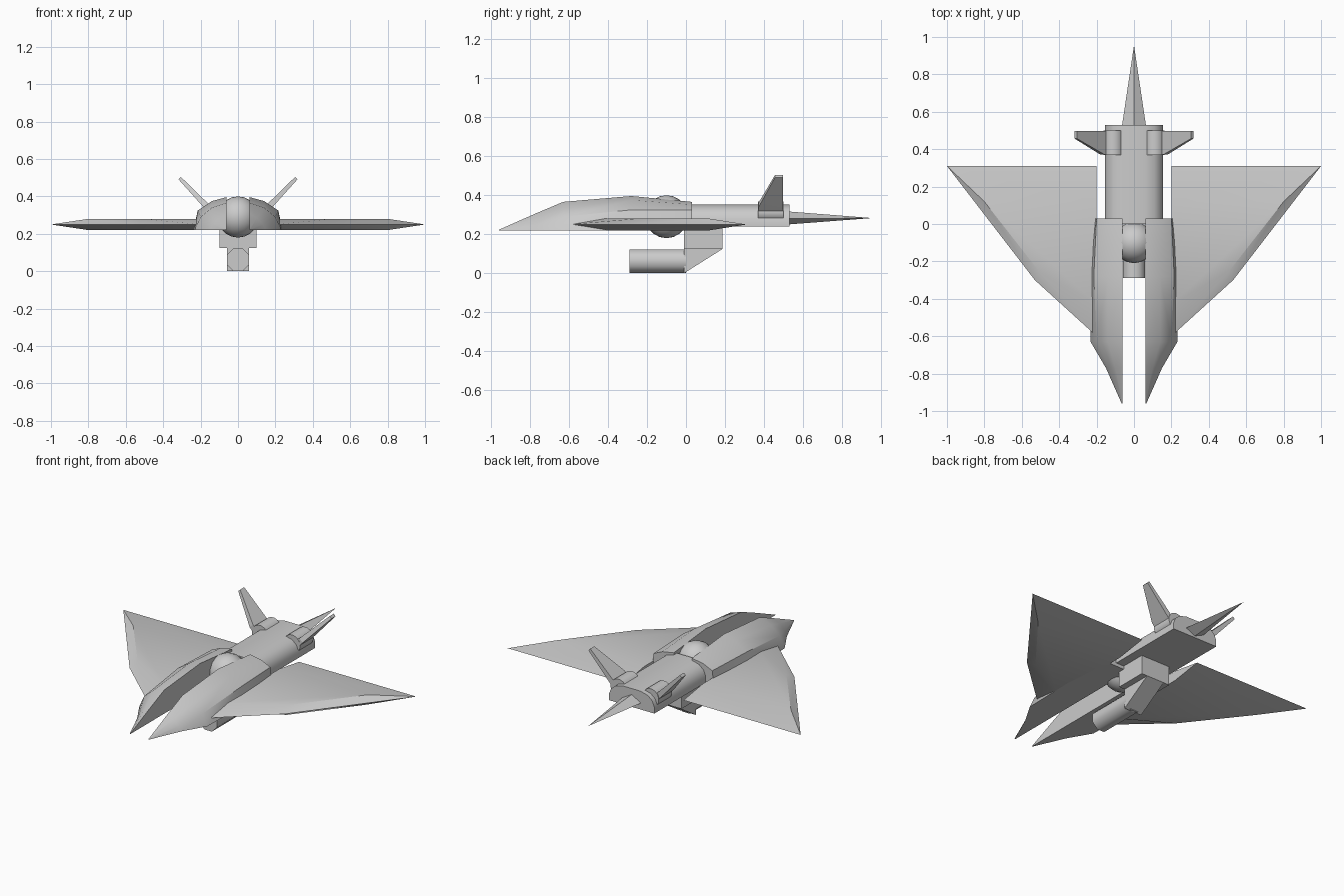
import bpy, bmesh, math
from mathutils import Vector

if "Cube" in bpy.data.objects:
    bpy.data.objects.remove(bpy.data.objects["Cube"])


def finish(name, bm, mirror=False, angle=30):
    bmesh.ops.remove_doubles(bm, verts=bm.verts, dist=1e-5)
    bmesh.ops.recalc_face_normals(bm, faces=bm.faces)
    me = bpy.data.meshes.new(name)
    bm.to_mesh(me)
    bm.free()
    ob = bpy.data.objects.new(name, me)
    bpy.context.collection.objects.link(ob)
    if mirror:
        ob.modifiers.new("Mirror", 'MIRROR').use_mirror_merge = False
    bpy.ops.object.select_all(action='DESELECT')
    ob.select_set(True)
    bpy.context.view_layer.objects.active = ob
    bpy.ops.object.shade_smooth_by_angle(angle=math.radians(angle))
    return ob


def loft(name, rings, mirror=False, angle=30):
    """Skin a list of closed rings and cap both ends."""
    bm = bmesh.new()
    vs = [[bm.verts.new(p) for p in r] for r in rings]
    n = len(vs[0])
    for a, b in zip(vs, vs[1:]):
        for i in range(n):
            j = (i + 1) % n
            bm.faces.new((a[i], a[j], b[j], b[i]))
    bm.faces.new(vs[0])
    bm.faces.new(vs[-1])
    bmesh.ops.dissolve_degenerate(bm, dist=1e-5, edges=bm.edges)
    return finish(name, bm, mirror, angle)


def tube(name, x, z, r, y0, y1, n, mirror=False):
    off = math.pi / n
    ring = [(x + r * math.cos(2 * math.pi * i / n + off),
             z + r * math.sin(2 * math.pi * i / n + off)) for i in range(n)]
    return loft(name, [[(px, y, pz) for px, pz in ring] for y in (y0, y1)], mirror, 50)


# Delta wings: sharp outline at mid height, flat plateau above and below
edge = [(0.20, -0.60), (0.53, -0.30), (1.0, 0.31), (0.20, 0.31)]
flat = [(0.20, -0.43), (0.51, -0.25), (0.80, 0.12), (0.20, 0.12)]
loft("wing", [[(x, y, z) for x, y in pts]
              for pts, z in ((flat, 0.22), (edge, 0.25), (flat, 0.28))], True, 20)

# Split forward hull prongs
prong = [  # y, then (x, z) of bottom edge, crease, shoulder, ridge
    (-0.77, (0.15, 0.22), (0.135, 0.25), (0.10, 0.285), (0.062, 0.307)),
    (-0.63, (0.232, 0.22), (0.20, 0.29), (0.14, 0.34), (0.062, 0.366)),
    (-0.28, (0.24, 0.22), (0.215, 0.325), (0.14, 0.375), (0.062, 0.396)),
    (0.03, (0.213, 0.22), (0.20, 0.325), (0.14, 0.352), (0.062, 0.366))]
rings = [[(0.062, y, 0.22)] + [(x, y, z) for x, z in pts] for y, *pts in prong]
tip = [(0.062 + 0.004 * (i in (1, 2)), -0.96, 0.22 + 0.003 * (i > 1)) for i in range(5)]
loft("hull_prong", [tip] + rings, True, 30)

# Rear body with rounded top and flat underside
half = [(0.155, 0.24), (0.155, 0.28), (0.14, 0.315), (0.11, 0.34), (0.06, 0.353)]
section = half + [(-x, z) for x, z in reversed(half)]
loft("rear_body", [[(x, y, z) for x, z in section] for y in (0.0, 0.53)], angle=35)

# Cockpit ball between the prongs
bm = bmesh.new()
bmesh.ops.create_uvsphere(bm, u_segments=16, v_segments=10, radius=0.11)
bmesh.ops.translate(bm, verts=bm.verts, vec=(0, -0.10, 0.29))
finish("cockpit_ball", bm, angle=60)

# Tail spike
base = [(0.065, 0.28), (0, 0.317), (-0.065, 0.28), (0, 0.25)]
bm = bmesh.new()
bv = [bm.verts.new((x, 0.52, z)) for x, z in base]
apex = bm.verts.new((0, 0.955, 0.283))
bm.faces.new(bv)
for i in range(4):
    bm.faces.new((bv[i], bv[(i + 1) % 4], apex))
finish("tail_spike", bm, angle=10)

# Fin pods and canted fins
tube("fin_pod", 0.11, 0.315, 0.055, 0.37, 0.50, 16, True)
rings = []
for c, t, y0 in ((Vector((0.135, 0.315)), 0.018, 0.37), (Vector((0.17, 0.35)), 0.016, 0.372),
                 (Vector((0.312, 0.498)), 0.009, 0.457)):
    n = Vector((0.7, -0.7)) * t
    a, b = c + n, c - n
    rings.append([(a.x, y0, a.y), (a.x, 0.497, a.y), (b.x, 0.497, b.y), (b.x, y0, b.y)])
loft("tail_fin", rings, True, 20)

# Belly pylon, sloped bracket and gun barrel
loft("belly_pylon", [[(x, -0.01, 0.123), (x, 0.187, 0.123), (x, 0.187, 0.26), (x, -0.01, 0.26)]
                     for x in (-0.1, 0.1)])
loft("gun_bracket", [[(x, -0.01, 0.124), (x, 0.187, 0.124), (x, -0.01, 0.0)]
                     for x in (-0.06, 0.06)])
tube("gun_barrel", 0, 0.062, 0.065, -0.29, 0.0, 8)
